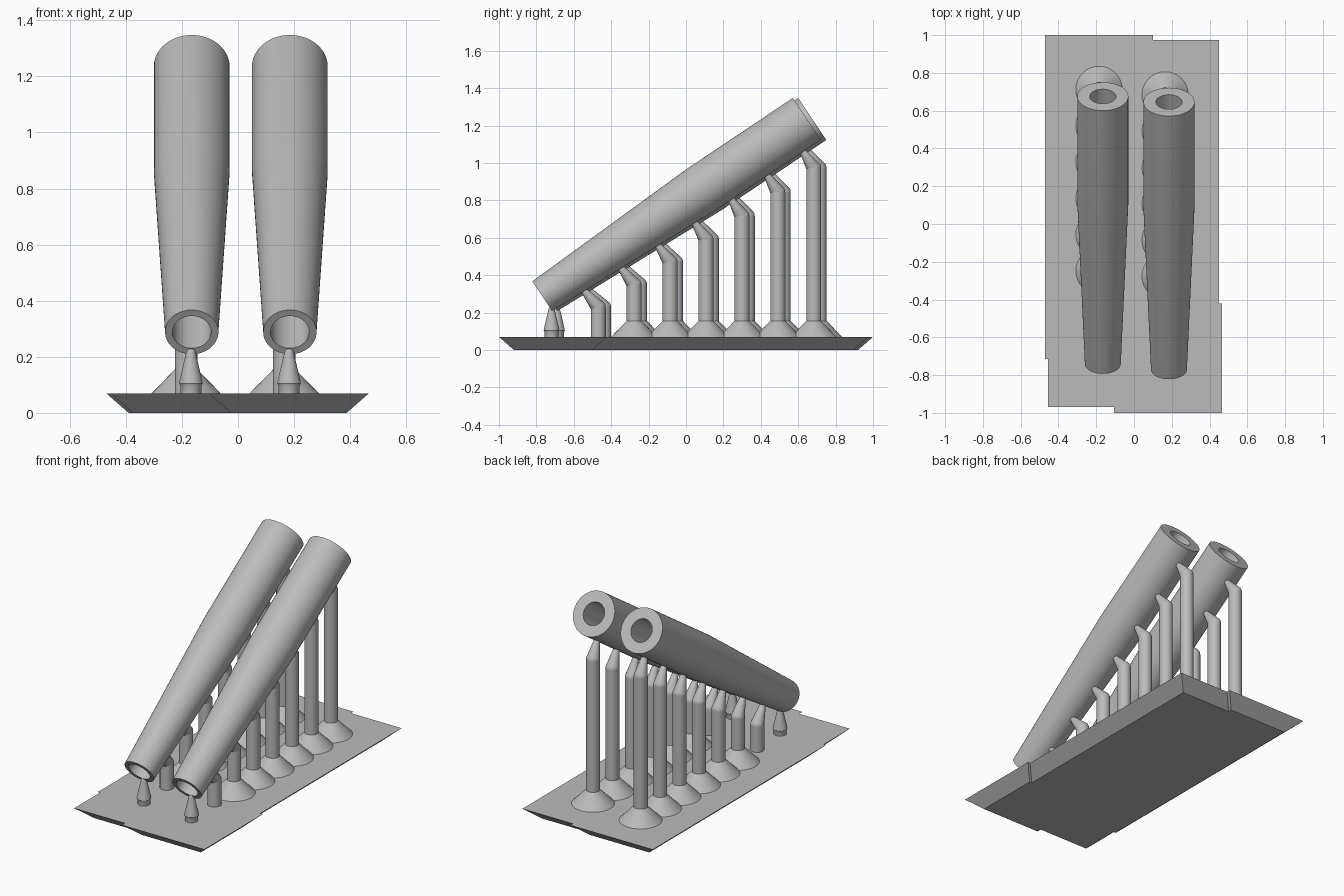
import bpy, bmesh, math
from mathutils import Vector

cube = bpy.data.objects.get("Cube")
if cube:
    bpy.data.objects.remove(cube, do_unlink=True)

grey = bpy.data.materials.new("light grey")
grey.use_nodes = True
grey.diffuse_color = (0.5, 0.5, 0.5, 1)
grey.node_tree.nodes["Principled BSDF"].inputs["Base Color"].default_value = (0.5, 0.5, 0.5, 1)


def finish(name, bm, angle=30):
    """Turn a bmesh into a shaded object."""
    bmesh.ops.recalc_face_normals(bm, faces=bm.faces)
    mesh = bpy.data.meshes.new(name)
    bm.to_mesh(mesh)
    bm.free()
    mesh.materials.append(grey)
    obj = bpy.data.objects.new(name, mesh)
    bpy.context.collection.objects.link(obj)
    bpy.ops.object.select_all(action='DESELECT')
    obj.select_set(True)
    bpy.context.view_layer.objects.active = obj
    bpy.ops.object.shade_smooth_by_angle(angle=math.radians(angle))
    return obj


def lathe(name, profile, start, end, sides=32, closed=False):
    """Revolve (radius, distance) points about the line from start to end."""
    start, end = Vector(start), Vector(end)
    turn = Vector((0, 0, 1)).rotation_difference(end - start)
    bm = bmesh.new()
    rings = []
    for r, h in profile:
        ring = []
        for i in range(sides):
            a = math.tau * i / sides
            ring.append(bm.verts.new(start + turn @ Vector((r * math.cos(a), r * math.sin(a), h))))
        rings.append(ring)
    pairs = list(zip(rings, rings[1:]))
    if closed:
        pairs.append((rings[-1], rings[0]))
    for low, high in pairs:
        for i in range(sides):
            j = (i + 1) % sides
            bm.faces.new((low[i], low[j], high[j], high[i]))
    bmesh.ops.remove_doubles(bm, verts=bm.verts, dist=1e-5)
    return finish(name, bm)


def arc(r, centre, a0, a1, steps=5):
    """Profile points of a rounded end, angles in degrees from the equator."""
    angles = [math.radians(a0 + (a1 - a0) * i / steps) for i in range(steps + 1)]
    return [(r * math.cos(a), centre + r * math.sin(a)) for a in angles]


# Raft: three overlapping slabs merged to one stepped outline, bevelled inward below
RAFT_TOP = 0.07


def outline(inset):
    def shrink(x0, x1, y0, y1):
        return x0 + inset, x1 - inset, y0 + inset, y1 - inset
    ax0, ax1, ay0, ay1 = shrink(-0.47, 0.10, -0.715, 1.0)
    bx0, bx1, by0, by1 = shrink(-0.105, 0.467, -1.0, -0.42)
    cx0, cx1, cy0, cy1 = shrink(-0.455, 0.45, -0.97, 0.975)
    return [(ax0, ay1), (ax0, ay0), (cx0, ay0), (cx0, cy0), (bx0, cy0), (bx0, by0),
            (bx1, by0), (bx1, by1), (cx1, by1), (cx1, cy1), (ax1, cy1), (ax1, ay1)]


bm = bmesh.new()
top = [bm.verts.new((x, y, RAFT_TOP)) for x, y in outline(0)]
bottom = [bm.verts.new((x, y, 0)) for x, y in outline(0.08)]
bm.faces.new(top)
bm.faces.new(bottom[::-1])
for i in range(len(top)):
    j = (i + 1) % len(top)
    bm.faces.new((top[i], bottom[i], bottom[j], top[j]))
finish("raft", bm, 10)

# Each tube with its own row of supports
LENGTH, TILT = 1.703, math.atan2(0.947, 1.415)
R_LOW, R_HIGH, BORE, TAPER_END = 0.095, 0.135, 0.069, 0.6
along = Vector((0, math.cos(TILT), math.sin(TILT)))
below = Vector((0, math.sin(TILT), -math.cos(TILT)))


def radius(t):
    return R_LOW + (R_HIGH - R_LOW) * min(t / TAPER_END, 1)


for side, x, dy in (("right", -0.165, 0.0), ("left", 0.185, -0.029)):
    low = Vector((x, -0.74 + dy, 0.288))
    # Tapered hollow tube
    lathe(side + "_tube",
          [(R_LOW, 0), (radius(TAPER_END), TAPER_END * LENGTH), (R_HIGH, LENGTH),
           (BORE, LENGTH), (BORE, 0)],
          low, low + along * LENGTH, 64, True)

    # Short pointed support under the lower end
    foot = Vector((x - 0.003, -0.69 + dy, 0))
    lathe(side + "_tip_support",
          [(0, 0.06), (0.037, 0.06), (0.037, 0.095), (0.042, 0.105), (0.038, 0.125)]
          + arc(0.017, 0.215, 0, 90),
          foot, foot + Vector((0, 0, 1)))

    # Columns with flared feet and slanted contact tips
    for n in range(7):
        base = Vector((x - 0.02, -0.44 + 0.192 * n + dy, 0))
        tip_y = base.y - 0.065
        t = (tip_y - low.y - below.y * 0.12) / (along.y * LENGTH)
        tip = low + along * LENGTH * t + below * radius(t)
        tip.x = x - 0.006
        joint = Vector((base.x, base.y, tip.z - 0.087))
        flare = [(0.123, RAFT_TOP), (0.04, 0.155)] if n else [(0.04, RAFT_TOP)]
        lathe(f"{side}_column_{n + 1}", [(0, 0.06)] + flare + [(0.04, joint.z)],
              base, base + Vector((0, 0, 1)))
        reach = (tip - joint).length
        lathe(f"{side}_column_tip_{n + 1}",
              arc(0.04, 0, -90, 0) + arc(0.018, reach, 0, 90), joint, tip)
